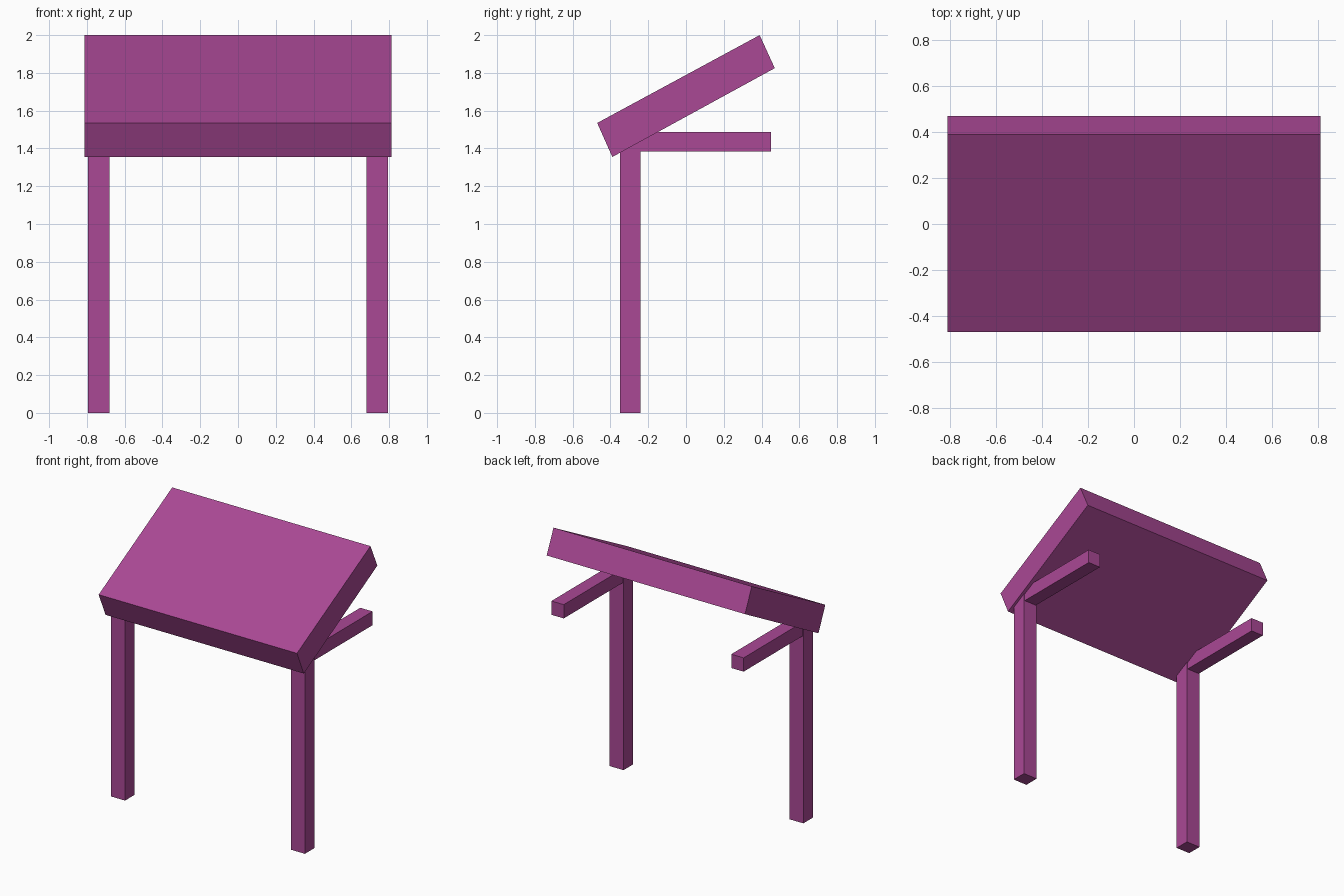
import bpy
import bmesh

cube = bpy.data.objects.get("Cube")
if cube:
    bpy.data.objects.remove(cube, do_unlink=True)

# Single flat colour
purple = bpy.data.materials.new("plum purple")
purple.use_nodes = True
colour = (0.40, 0.065, 0.30, 1)
purple.diffuse_color = colour
purple.node_tree.nodes["Principled BSDF"].inputs["Base Color"].default_value = colour


def prism(name, profile, x0, x1):
    """Extrude a side profile of (y, z) points from x0 to x1."""
    bm = bmesh.new()
    face = bm.faces.new([bm.verts.new((x0, y, z)) for y, z in profile])
    extruded = bmesh.ops.extrude_face_region(bm, geom=[face])["geom"]
    verts = [v for v in extruded if isinstance(v, bmesh.types.BMVert)]
    bmesh.ops.translate(bm, verts=verts, vec=(x1 - x0, 0, 0))
    bmesh.ops.recalc_face_normals(bm, faces=bm.faces)
    mesh = bpy.data.meshes.new(name)
    bm.to_mesh(mesh)
    bm.free()
    mesh.materials.append(purple)
    obj = bpy.data.objects.new(name, mesh)
    bpy.context.collection.objects.link(obj)


def rect(y0, y1, z0, z1):
    return [(y0, z0), (y1, z0), (y1, z1), (y0, z1)]


# Thick slab sloping up towards the back
prism("sloped_top", [(-0.47, 1.535), (-0.39, 1.355), (0.47, 1.825), (0.39, 2.0)], -0.812, 0.812)

# Post and rearward arm on each side
for side, s in (("left", 1), ("right", -1)):
    prism(side + "_leg", rect(-0.35, -0.24, 0, 1.46), s * 0.68, s * 0.793)
    prism(side + "_arm", rect(-0.28, 0.45, 1.385, 1.487), s * 0.686, s * 0.787)
